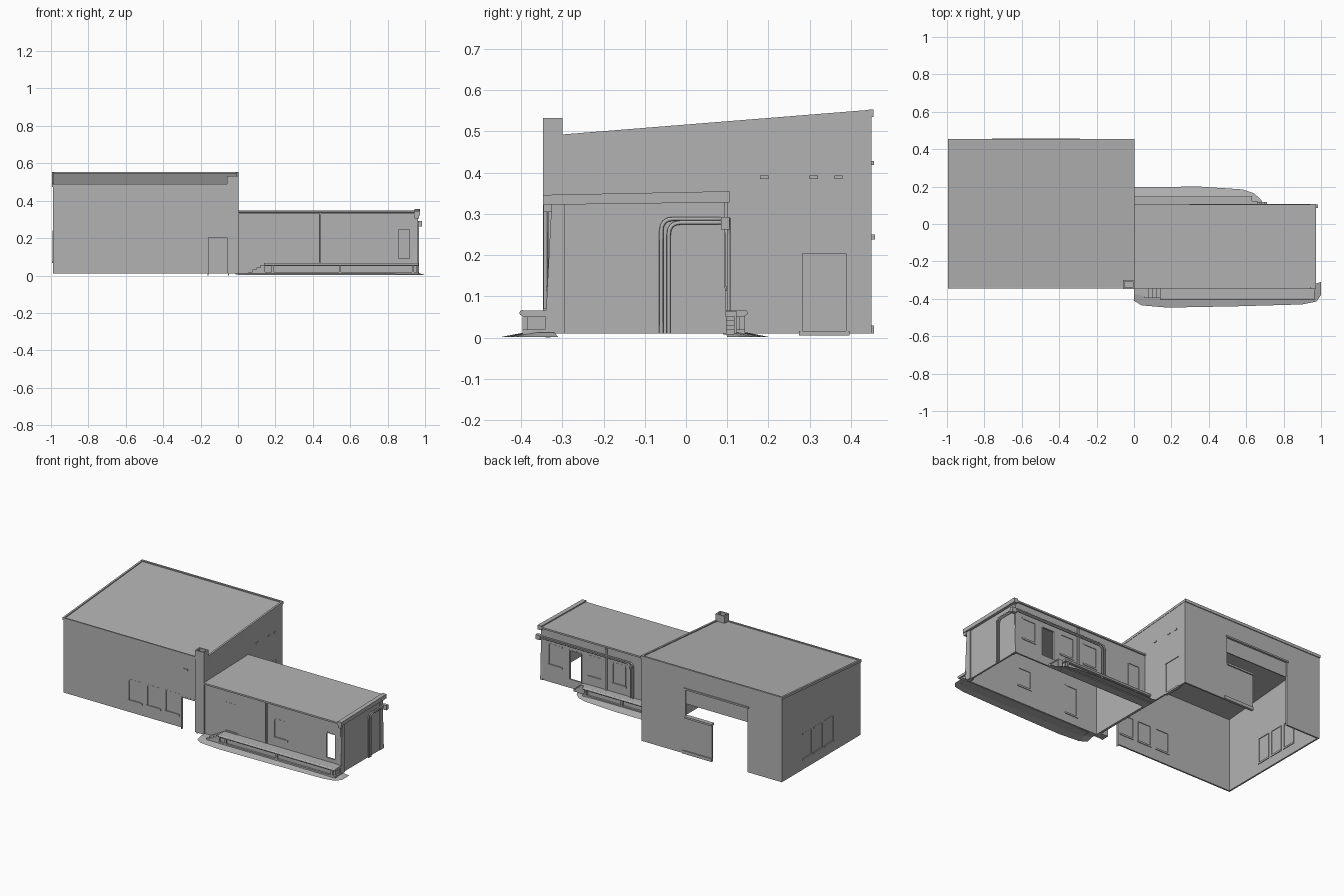
import bpy, bmesh, math
from mathutils import Vector

cube = bpy.data.objects.get("Cube")
if cube:
    bpy.data.objects.remove(cube, do_unlink=True)

plaster = bpy.data.materials.new("grey_plaster")
plaster.use_nodes = True
GREY = (0.45, 0.45, 0.45, 1)
plaster.diffuse_color = GREY
plaster.node_tree.nodes["Principled BSDF"].inputs["Base Color"].default_value = GREY


def make(name, bm):
    bmesh.ops.recalc_face_normals(bm, faces=bm.faces)
    mesh = bpy.data.meshes.new(name)
    bm.to_mesh(mesh)
    bm.free()
    mesh.materials.append(plaster)
    ob = bpy.data.objects.new(name, mesh)
    bpy.context.collection.objects.link(ob)
    return ob


def box(name, x0, x1, y0, y1, z0, z1):
    bm = bmesh.new()
    bmesh.ops.create_cube(bm, size=1)
    for v in bm.verts:
        v.co = ((x0 + x1) / 2 + v.co.x * (x1 - x0),
                (y0 + y1) / 2 + v.co.y * (y1 - y0),
                (z0 + z1) / 2 + v.co.z * (z1 - z0))
    return make(name, bm)


def prism(name, profile, x0, x1):
    """Extrude a (y, z) profile along x."""
    bm = bmesh.new()
    face = bm.faces.new([bm.verts.new((x0, y, z)) for y, z in profile])
    new = bmesh.ops.extrude_face_region(bm, geom=[face])["geom"]
    verts = [g for g in new if isinstance(g, bmesh.types.BMVert)]
    bmesh.ops.translate(bm, verts=verts, vec=(x1 - x0, 0, 0))
    return make(name, bm)


def cut(target, cutter):
    cutter.hide_render = True
    mod = target.modifiers.new("cut", 'BOOLEAN')
    mod.operation = 'DIFFERENCE'
    mod.solver = 'EXACT'
    mod.object = cutter
    bpy.context.view_layer.objects.active = target
    bpy.ops.object.modifier_apply(modifier="cut")
    bpy.data.objects.remove(cutter, do_unlink=True)


def shell(name, x0, x1, y0, y1, zf, zb, t):
    """Hollow block, open below, with a sloping roof."""
    ob = prism(name, [(y0, .01), (y1, .01), (y1, zb), (y0, zf)], x0, x1)
    cut(ob, prism("cutter", [(y0 + t, -.1), (y1 - t, -.1), (y1 - t, zb - t),
                             (y0 + t, zf - t)], x0 + t, x1 - t))
    return ob


def opening(target, axis, at, a, b, z0, z1, glazed, name):
    """Cut a hole in a wall; add a frame, and a pane if glazed."""
    def slab(nm, u0, u1, w0, w1, d):
        if axis == 'y':
            return box(nm, u0, u1, at - d, at + d, w0, w1)
        return box(nm, at - d, at + d, u0, u1, w0, w1)
    cut(target, slab("cutter", a, b, z0, z1, .03))
    if glazed:
        slab(name + "_pane", a, b, z0, z1, .002)
        slab(name + "_sill", a - .006, b + .006, z0 - .007, z0 + .004, .009)
    f = .005
    slab(name + "_head", a - f, b + f, z1 - .003, z1 + f, .006)
    for u in (a, b):
        slab(name + "_jamb", u - f / 2, u + f / 2, z0, z1, .006)


def pipe(name, pts, radius, bend=.03):
    """Tube through points, with rounded corners."""
    pts = [Vector(p) for p in pts]
    path = [pts[0]]
    for p, q, r in zip(pts, pts[1:], pts[2:]):
        a, b = q + (p - q).normalized() * bend, q + (r - q).normalized() * bend
        path += [a.lerp(q, s).lerp(q.lerp(b, s), s) for s in (0, .25, .5, .75, 1)]
    path.append(pts[-1])
    curve = bpy.data.curves.new(name, 'CURVE')
    curve.dimensions = '3D'
    curve.bevel_depth = radius
    curve.bevel_resolution = 2
    curve.use_fill_caps = True
    spline = curve.splines.new('POLY')
    spline.points.add(len(path) - 1)
    for sp, co in zip(spline.points, path):
        sp.co = (*co, 1)
    curve.materials.append(plaster)
    ob = bpy.data.objects.new(name, curve)
    bpy.context.collection.objects.link(ob)


def apron(name, outer, wall_y):
    """Sloping ground strip from a wall out to an irregular edge."""
    bm = bmesh.new()
    low = [bm.verts.new((x, y, .002)) for x, y in outer]
    high = [bm.verts.new((x * .97, wall_y + (y - wall_y) * .5, .013)) for x, y in outer]
    wall = [bm.verts.new((x * .96, wall_y, .013)) for x, y in outer]
    for i in range(len(outer) - 1):
        for p, q in ((low, high), (high, wall)):
            bm.faces.new((p[i], p[i + 1], q[i + 1], q[i]))
    make(name, bm)


# Main block
hall = shell("main_hall", -.99, 0, -.34, .45, .483, .547, .01)
for i, x in enumerate((-.53, -.40, -.27)):
    opening(hall, 'y', -.335, x, x + .09, .085, .215, True, f"hall_front_window_{i}")
for i, y in enumerate((-.07, .04, .15)):
    opening(hall, 'x', -.985, y, y + .085, .075, .235, True, f"hall_side_window_{i}")
opening(hall, 'y', -.335, -.16, -.05, 0, .205, False, "hall_front_door")
opening(hall, 'x', -.005, .28, .39, .012, .207, True, "hall_side_door")

# Rear service opening: wide hatch over a doorway, with a raised shutter
cut(hall, box("cutter", -.75, -.31, .4, .5, .25, .42))
cut(hall, box("cutter", -.75, -.50, .4, .5, -.1, .27))
box("raised_shutter", -.75, -.31, .437, .443, .325, .42)
box("shutter_box", -.76, -.30, .44, .456, .418, .428)
box("hatch_counter", -.50, -.31, .43, .458, .238, .25)
box("hatch_step", -.50, -.29, .445, .456, .01, .03)

# Main roof trim and chimney
for x in (-.995, -.01):
    prism("roof_side_trim", [(-.345, .474), (.455, .538), (.455, .553), (-.345, .489)],
          x, x + .012)
box("roof_back_trim", -.995, .002, .443, .455, .535, .553)
box("roof_front_trim", -.995, .002, -.346, -.337, .474, .489)
chimney = box("chimney", -.06, .002, -.347, -.30, .01, .532)
cut(chimney, box("cutter", -.052, -.006, -.339, -.308, .50, .6))

# Side wing
wing = shell("side_wing", -.005, .955, -.335, .095, .335, .345, .01)
for n, x0, x1, z0, z1, g in (("door", .15, .23, .07, .25, True),
                             ("middle_window", .49, .58, .12, .235, True),
                             ("end_window", .855, .92, .09, .25, False)):
    opening(wing, 'y', -.33, x0, x1, z0, z1, g, "wing_front_" + n)
for n, x0, x1, z0, z1, g in (("window_a", .81, .90, .12, .25, True),
                             ("door", .67, .755, .065, .25, False),
                             ("window_b", .53, .62, .12, .25, True),
                             ("window_c", .36, .45, .12, .25, True),
                             ("inner_door", .04, .12, .065, .25, True)):
    opening(wing, 'y', .09, x0, x1, z0, z1, g, "wing_back_" + n)

# Wing roof slab, end kerb and corner piers
prism("wing_roof", [(-.345, .328), (.104, .338), (.104, .348), (-.345, .338)], 0, .96)
prism("wing_roof_kerb", [(-.347, .322), (.106, .328), (.106, .355), (-.347, .346)], .945, .972)
box("kerb_corner", .945, .968, -.345, -.325, .305, .33)
prism("front_corner_pier", [(-.342, .01), (-.295, .01), (-.295, .325), (-.326, .325)], .935, .962)
prism("back_corner_pier", [(.06, .01), (.099, .01), (.088, .325), (.06, .325)], .94, .958)
pipe("front_downpipe", [(.44, -.341, .07), (.44, -.341, .33)], .005)
box("back_pilaster", .485, .50, .09, .102, .01, .33)

# Twin service pipes climbing the end wall and running along the back
for i, s in enumerate((0, .018)):
    pipe(f"service_pipe_{i}", [(.963, -.06 + s, .01), (.963, -.06 + s, .288 - s / 2),
                               (.963, .103, .288 - s / 2), (.30 + s, .103, .288 - s / 2),
                               (.30 + s, .103, .02)], .005)
box("pipe_bracket", .955, .985, .085, .105, .262, .292)


# Raised walkways along the front and the back
def walkway(name, x0, x1, y_in, y_out, posts):
    y0, y1 = sorted((y_in, y_out))
    inset = y_out + (.012 if y_out < 0 else -.012)
    s0, s1 = sorted((y_in, inset))
    box(name + "_deck", x0, x1, y0, y1, .05, .066)
    box(name + "_skirt", x0, x1 - .01, s0, s1, .012, .052)
    box(name + "_base", x0, x1, y0, y1, .008, .02)
    for x in posts:
        box(name + "_post", x, x + .012, y0, y1, .012, .05)
    pipe(name + "_edge", [(x0, y_out, .06), (x1, y_out, .06)], .007)


walkway("front_walkway", .14, .965, -.33, -.397, (.18, .54, .93))
walkway("back_walkway", 0, .63, .09, .143, (.1, .35, .6))
box("back_walkway_end", .63, .66, .09, .122, .01, .064)
for i in range(4):
    box(f"front_step_{i}", .055 + i * .022, .145, -.395, -.335, .008, .02 + i * .012)
    box(f"back_step_{i}", .66, .71 - i * .013, .09, .118, .008, .02 + i * .011)

# Ground aprons
apron("front_apron", [(0, -.41), (.04, -.435), (.18, -.447), (.55, -.44), (.9, -.43),
                      (.975, -.415), (1, -.38), (1, -.31)], -.33)
apron("back_apron", [(0, .197), (.35, .2), (.58, .185), (.64, .165), (.68, .13), (.69, .1)], .09)

# Vents on the hall walls
for y in (.18, .30, .36):
    box("wall_vent", -.003, .004, y, y + .02, .385, .393)
box("front_vent", -.145, -.115, -.344, -.336, .383, .391)
